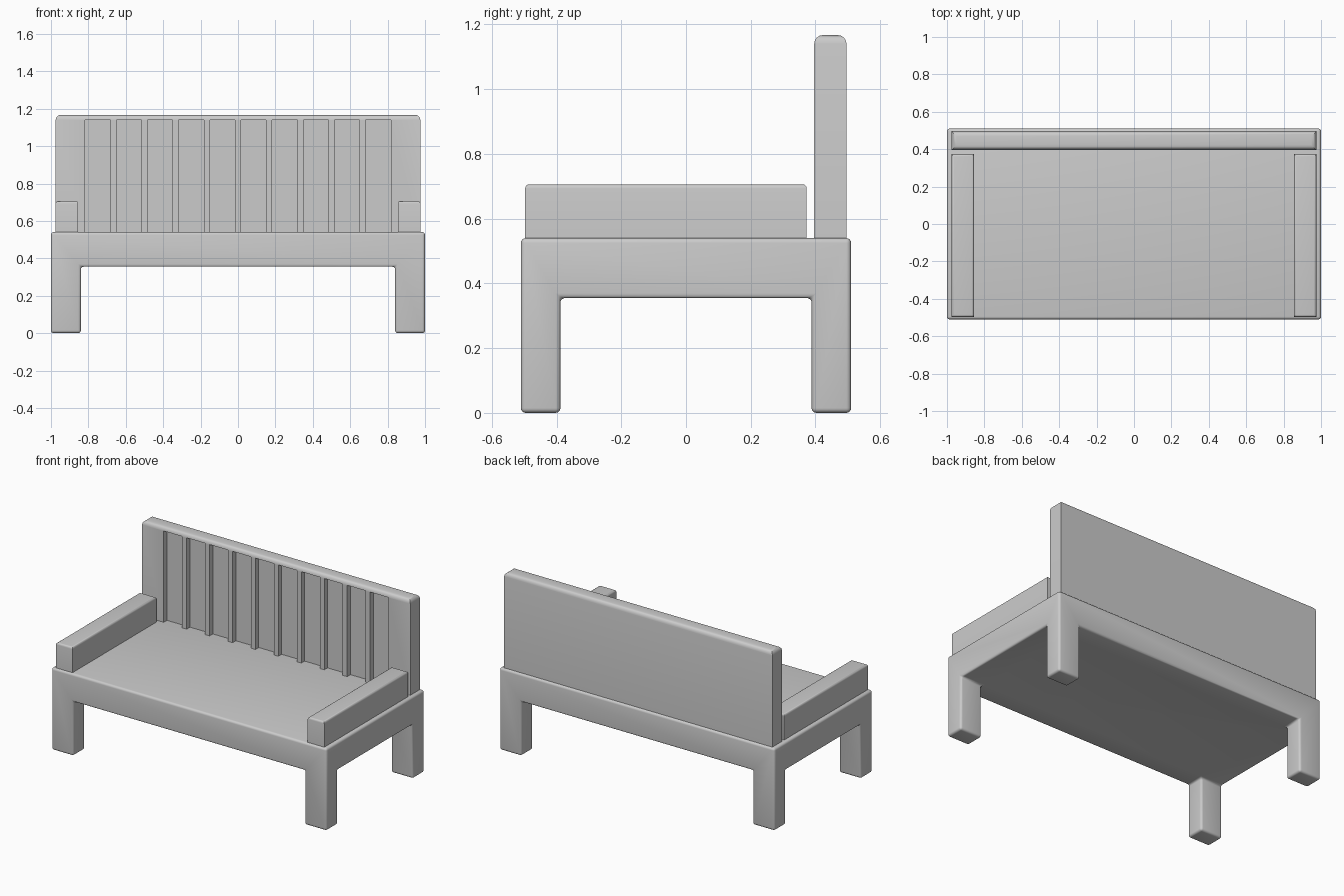
import bpy, bmesh
from mathutils import Vector

if "Cube" in bpy.data.objects:
    bpy.data.objects.remove(bpy.data.objects["Cube"])


def box(bm, lo, hi):
    """Add an axis-aligned box spanning two corners."""
    lo, hi = Vector(lo), Vector(hi)
    verts = bmesh.ops.create_cube(bm, size=1)["verts"]
    for v in verts:
        v.co = (lo + hi) / 2 + Vector(a * b for a, b in zip(v.co, hi - lo))


def bevel(bm, edges, width, segments=4):
    bmesh.ops.bevel(bm, geom=edges, offset=width, offset_type='OFFSET',
                    segments=segments, profile=0.5, affect='EDGES',
                    clamp_overlap=True)


def finish(bm, name):
    bmesh.ops.recalc_face_normals(bm, faces=bm.faces[:])
    mesh = bpy.data.meshes.new(name)
    bm.to_mesh(mesh)
    bm.free()
    obj = bpy.data.objects.new(name, mesh)
    bpy.context.collection.objects.link(obj)
    return obj


def smooth(obj):
    bpy.ops.object.select_all(action='DESELECT')
    obj.select_set(True)
    bpy.context.view_layer.objects.active = obj
    bpy.ops.object.shade_smooth_by_angle(angle=0.61)


def top_rounded_box(name, lo, hi, width):
    """Box whose four top edges are rounded."""
    bm = bmesh.new()
    box(bm, lo, hi)
    bevel(bm, [e for e in bm.edges
               if all(v.co.z > hi[2] - 1e-4 for v in e.verts)], width)
    return finish(bm, name)


# Seat slab and legs in one piece: split the slab, pull the corners down
SEAT_Z, UNDER_Z = 0.54, 0.355
bm = bmesh.new()
box(bm, (-1, -0.51, UNDER_Z), (1, 0.51, SEAT_Z))
for axis, d in ((0, 0.84), (1, 0.388)):
    for s in (-1, 1):
        co, no = Vector(), Vector()
        co[axis], no[axis] = s * d, 1
        bmesh.ops.bisect_plane(bm, geom=bm.verts[:] + bm.edges[:] + bm.faces[:],
                               plane_co=co, plane_no=no)
corners = []
for f in bm.faces:
    c = f.calc_center_median()
    if c.z < UNDER_Z + 1e-4 and abs(c.x) > 0.84 and abs(c.y) > 0.388:
        corners.append(f)
feet = bmesh.ops.extrude_discrete_faces(bm, faces=corners)["faces"]
for f in feet:
    for v in f.verts:
        v.co.z = 0
bmesh.ops.recalc_face_normals(bm, faces=bm.faces[:])
bmesh.ops.dissolve_limit(bm, angle_limit=0.02, verts=bm.verts[:], edges=bm.edges[:])
bevel(bm, [e for e in bm.edges if e.calc_face_angle(0) > 0.5], 0.015)
smooth(finish(bm, "seat_and_legs"))

# Armrests
for side, x in (("left", -0.915), ("right", 0.915)):
    smooth(top_rounded_box(side + "_armrest", (x - 0.06, -0.497, SEAT_Z),
                           (x + 0.06, 0.373, 0.706), 0.013))

# Backrest with ten recessed panels, leaving slats between them
back = top_rounded_box("backrest", (-0.975, 0.396, SEAT_Z),
                       (0.975, 0.496, 1.167), 0.027)
bm = bmesh.new()
for i in range(10):
    x = (i - 4.5) / 6
    box(bm, (x - 0.067, 0.3, SEAT_Z - 0.1), (x + 0.067, 0.43, 1.14))
cutter = finish(bm, "panel_cutter")
cutter.hide_render = True
cutter.hide_set(True)
mod = back.modifiers.new("panels", 'BOOLEAN')
mod.operation, mod.solver, mod.object = 'DIFFERENCE', 'EXACT', cutter
bpy.ops.object.select_all(action='DESELECT')
back.select_set(True)
bpy.context.view_layer.objects.active = back
bpy.ops.object.modifier_apply(modifier=mod.name)
bpy.data.objects.remove(cutter)
smooth(back)
